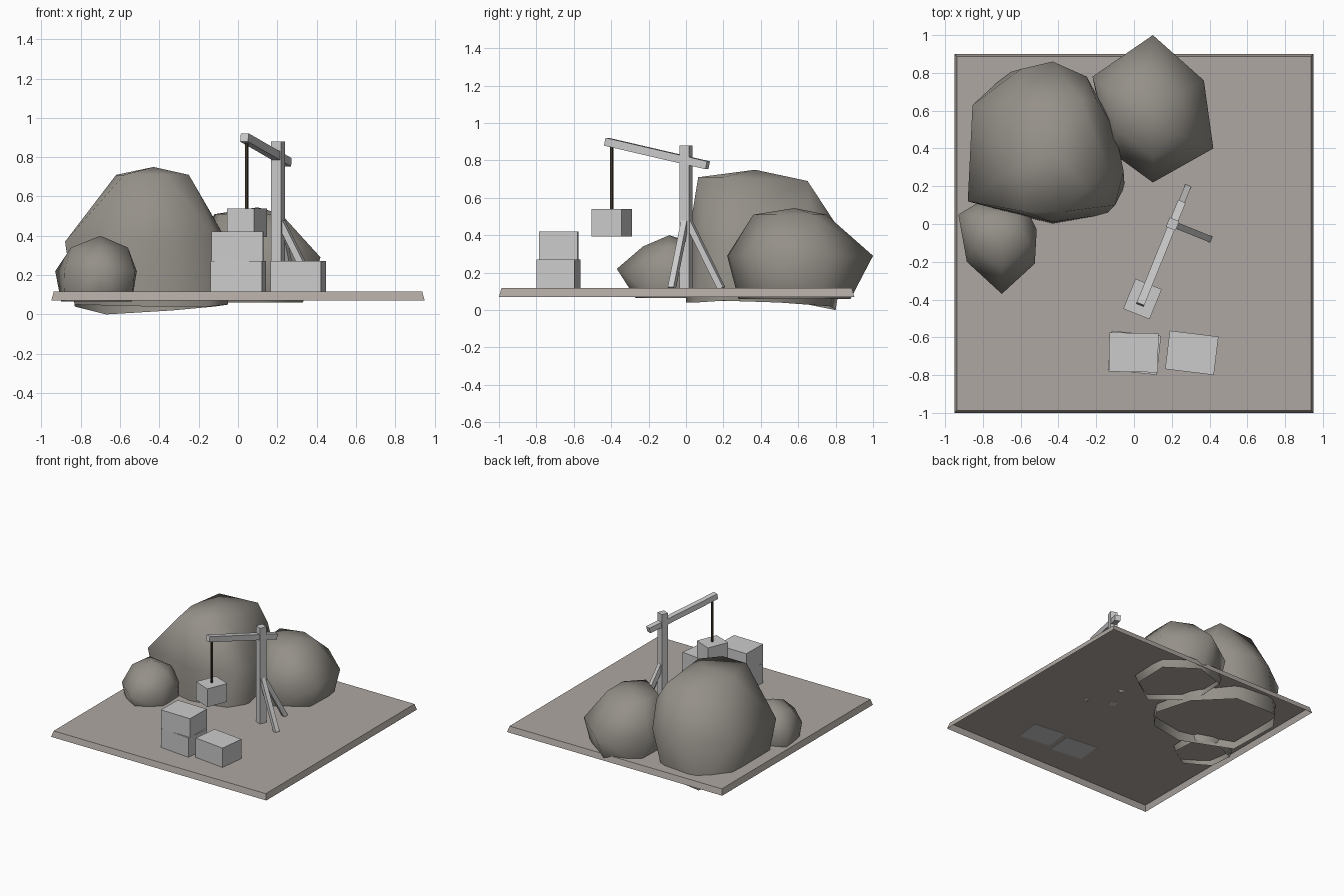
import bpy, bmesh
from math import radians
from mathutils import Vector, Matrix

if "Cube" in bpy.data.objects:
    bpy.data.objects.remove(bpy.data.objects["Cube"])


def material(name, rgb):
    m = bpy.data.materials.new(name)
    m.diffuse_color = (*rgb, 1)
    m.use_nodes = True
    m.node_tree.nodes["Principled BSDF"].inputs["Base Color"].default_value = m.diffuse_color
    return m


STONE = material("stone", (0.30, 0.28, 0.25))
EARTH = material("earth", (0.43, 0.39, 0.36))
ROPE = material("rope", (0.05, 0.035, 0.02))


def finish(name, bm, mat=None):
    me = bpy.data.meshes.new(name)
    bm.to_mesh(me)
    bm.free()
    ob = bpy.data.objects.new(name, me)
    bpy.context.collection.objects.link(ob)
    if mat:
        me.materials.append(mat)
    return ob


def box(name, centre, size, turn=0, mat=None, taper=0, open_base=False):
    bm = bmesh.new()
    bmesh.ops.create_cube(bm, size=1)
    bm.normal_update()
    if open_base:
        bmesh.ops.delete(bm, geom=[f for f in bm.faces if f.normal.z < -0.9],
                         context='FACES_ONLY')
    for v in bm.verts:
        up = v.co.z > 0
        for i in range(3):
            v.co[i] *= size[i] - (2 * taper if up and i < 2 else 0)
    bm.transform(Matrix.Translation(centre) @ Matrix.Rotation(radians(turn), 4, 'Z'))
    return finish(name, bm, mat)


def beam(name, a, b, width, mat=None):
    a, b = Vector(a), Vector(b)
    bm = bmesh.new()
    bmesh.ops.create_cube(bm, size=1)
    bm.transform(Matrix.Diagonal((width, width, (b - a).length, 1)))
    z = (b - a).normalized()
    x = Vector((0, 0, 1)).cross(z).normalized()
    rot = Matrix((x, z.cross(x), z)).transposed().to_4x4()
    bm.transform(Matrix.Translation((a + b) / 2) @ rot)
    return finish(name, bm, mat)


def boulder(name, rings):
    # convex shell from a few rings of points, open underneath
    bm = bmesh.new()
    for z, pts in rings:
        for p in pts:
            bm.verts.new((p[0], p[1], p[2] if len(p) > 2 else z))
    bmesh.ops.convex_hull(bm, input=bm.verts)
    loose = [v for v in bm.verts if not v.link_faces]
    bmesh.ops.delete(bm, geom=loose, context='VERTS')
    bmesh.ops.recalc_face_normals(bm, faces=bm.faces)
    bm.normal_update()
    low = [f for f in bm.faces if max(v.co.z for v in f.verts) < 0.1]
    bmesh.ops.delete(bm, geom=low, context='FACES')
    for f in bm.faces:
        f.smooth = True
    finish(name, bm, STONE)


# ground slab: hollow underneath, with sloping edges
box("ground_slab", (0, -0.05, 0.0935), (1.9, 1.9, 0.046), 0, EARTH, 0.013, True)

# boulders
boulder("large_boulder", [
    (0.04, [(-.83, .15, .05), (-.83, .6), (-.67, .8, 0), (-.34, .77, .02), (-.12, .5),
            (-.05, .2, .05), (-.15, .05), (-.43, .0)]),
    (0.37, [(-.88, .12), (-.855, .63), (-.6, .82), (-.43, .86), (-.25, .78), (-.1, .5),
            (-.055, .28), (-.1, .1), (-.43, .01)]),
    (0.55, [(-.14, .3, .52), (-.2, .66)]),
    (0.71, [(-.58, .065), (-.37, .065), (-.25, .2), (-.62, .3), (-.6, .62, .69),
            (-.28, .65, .69)]),
    (0.75, [(-.43, .37)])])
boulder("back_boulder", [
    (0.06, [(.1, .28), (.32, .43), (.33, .72), (.1, .88), (-.15, .8), (-.16, .5)]),
    (0.29, [(.1, .22), (.42, .4), (.37, .76), (.1, 1.0), (-.22, .78), (-.12, .38)]),
    (0.51, [(.1, .36), (.22, .48), (.22, .68), (.06, .75), (-.12, .7), (-.1, .5)]),
    (0.545, [(.1, .58)])])
boulder("small_boulder", [
    (0.065, [(-.7, -.27), (-.88, -.16), (-.9, .02), (-.72, .1), (-.55, .04), (-.54, -.17)]),
    (0.22, [(-.7, -.37), (-.885, -.2), (-.93, .05), (-.83, .11), (-.58, .1), (-.515, -.03),
            (-.525, -.21)]),
    (0.34, [(-.7, -.23), (-.85, -.12), (-.8, .03, .36), (-.62, .03), (-.56, -.1)]),
    (0.4, [(-.7, -.09)])])

# crane: post, tilted arm, two braces and a rope
TURN = -22
spin = Matrix.Rotation(radians(TURN), 3, 'Z')
back, side = spin @ Vector((0, 1, 0)), spin @ Vector((1, 0, 0))
foot = Vector((0.205, 0, 0))
box("crane_post", (0.204, 0, 0.4975), (0.054, 0.054, 0.765), TURN)
beam("crane_arm", foot + back * -0.46 + Vector((0, 0, 0.9)),
     foot + back * 0.125 + Vector((0, 0, 0.774)), 0.043)
for name, d in (("back_brace", back), ("side_brace", side)):
    beam(name, foot + d * 0.015 + Vector((0, 0, 0.47)),
         foot + d * 0.205 + Vector((0, 0, 0.115)), 0.034)
box("rope", (0.045, -0.397, 0.70), (0.013, 0.013, 0.36), TURN, ROPE)

# crates
box("hanging_crate", (0.045, -0.397, 0.467), (0.15, 0.172, 0.145), TURN)
box("lower_crate", (0.002, -0.682, 0.193), (0.262, 0.208, 0.156), -6)
box("upper_crate", (-0.002, -0.68, 0.345), (0.26, 0.207, 0.152), -1)
box("right_crate", (0.306, -0.682, 0.193), (0.26, 0.205, 0.156), -7)
